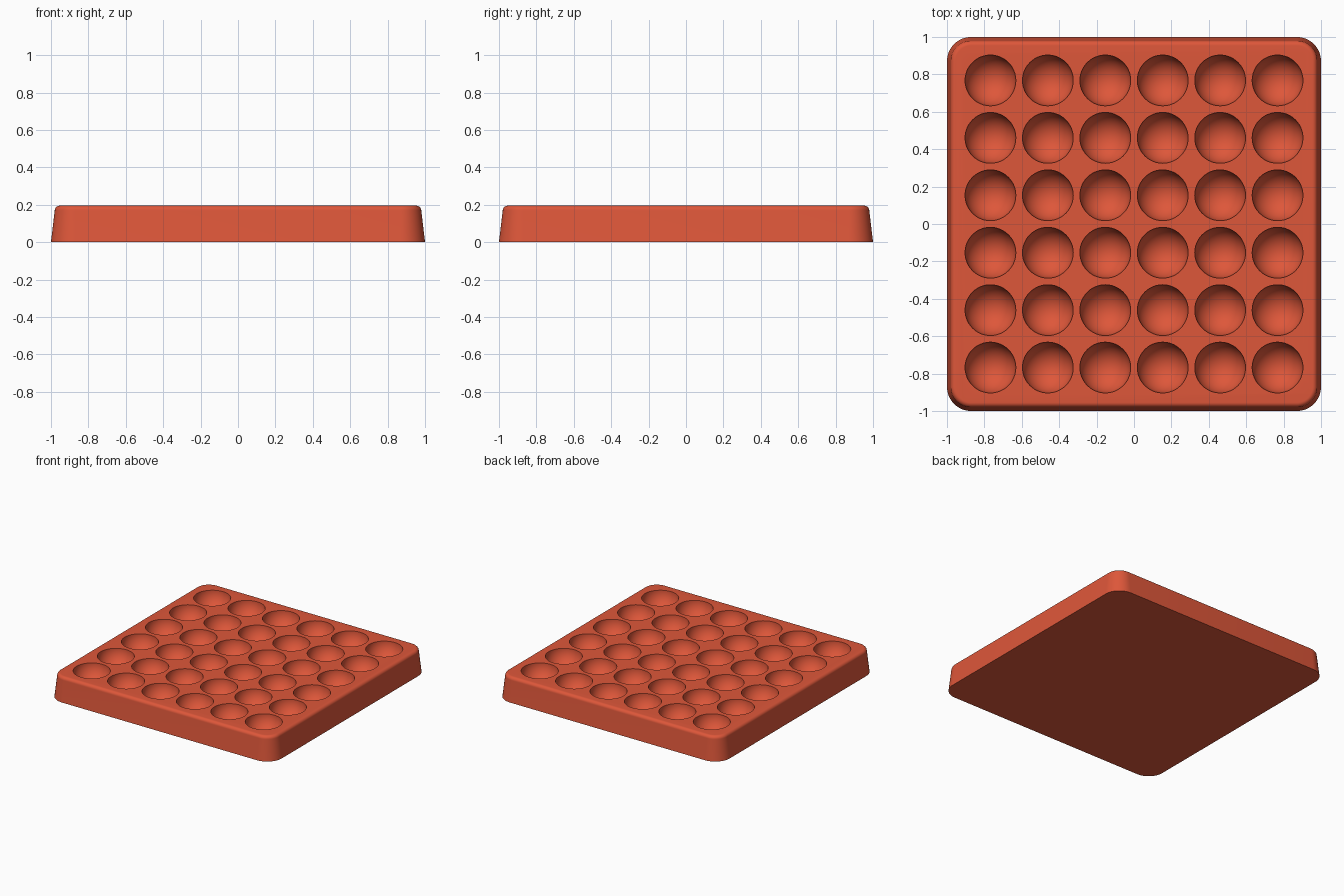
import bpy, bmesh, math

cube = bpy.data.objects.get("Cube")
if cube:
    bpy.data.objects.remove(cube, do_unlink=True)

TOP = 0.195        # tray height
CORNER = 0.13      # plan corner radius at the base
TAPER = 0.02       # inward lean of the walls
FILLET = 0.026     # rounded top edge
PITCH = 0.307      # spacing of the cups
CUP_R = 0.136      # cup radius
COUNT = 6

red = bpy.data.materials.new("brick_red")
red.use_nodes = True
colour = (0.73, 0.095, 0.042, 1)
red.diffuse_color = colour
red.node_tree.nodes["Principled BSDF"].inputs["Base Color"].default_value = colour


def make_object(name, bm):
    mesh = bpy.data.meshes.new(name)
    bmesh.ops.recalc_face_normals(bm, faces=bm.faces)
    bm.to_mesh(mesh)
    bm.free()
    mesh.materials.append(red)
    obj = bpy.data.objects.new(name, mesh)
    bpy.context.collection.objects.link(obj)
    return obj


def rounded_square(bm, inset, z, steps=14):
    """Ring of vertices for a rounded square, drawn in from the base outline."""
    ring = []
    centre, radius = 1 - CORNER, CORNER - inset
    for quarter in range(4):
        mid = math.radians(45 + 90 * quarter)
        cx = math.copysign(centre, math.cos(mid))
        cy = math.copysign(centre, math.sin(mid))
        for i in range(steps + 1):
            a = math.pi / 2 * (quarter + i / steps)
            ring.append(bm.verts.new((cx + radius * math.cos(a), cy + radius * math.sin(a), z)))
    return ring


# Tray body: leaning wall, then a rounded top edge
profile = [(0, 0)]
for i in range(9):
    a = math.pi / 2 * i / 8
    profile.append((TAPER + FILLET * (1 - math.cos(a)), TOP - FILLET * (1 - math.sin(a))))

bm = bmesh.new()
rings = [rounded_square(bm, inset, z) for inset, z in profile]
for low, high in zip(rings, rings[1:]):
    for i in range(len(low)):
        j = (i + 1) % len(low)
        bm.faces.new((low[i], low[j], high[j], high[i]))
bm.faces.new(rings[0])
bm.faces.new(rings[-1])
tray = make_object("tray", bm)

# Ball cutters for the grid of hemispherical cups
bm = bmesh.new()
for row in range(COUNT):
    for col in range(COUNT):
        made = bmesh.ops.create_uvsphere(bm, u_segments=48, v_segments=25, radius=CUP_R)
        offset = ((col - (COUNT - 1) / 2) * PITCH, (row - (COUNT - 1) / 2) * PITCH, TOP)
        bmesh.ops.translate(bm, verts=made["verts"], vec=offset)
cutter = make_object("cup_cutter", bm)
cutter.hide_render = True

cut = tray.modifiers.new("cups", "BOOLEAN")
cut.operation = "DIFFERENCE"
cut.solver = "EXACT"
cut.object = cutter

bpy.ops.object.select_all(action="DESELECT")
tray.select_set(True)
bpy.context.view_layer.objects.active = tray
bpy.ops.object.modifier_apply(modifier=cut.name)
bpy.data.objects.remove(cutter, do_unlink=True)
bpy.ops.object.shade_smooth_by_angle(angle=math.radians(35))
